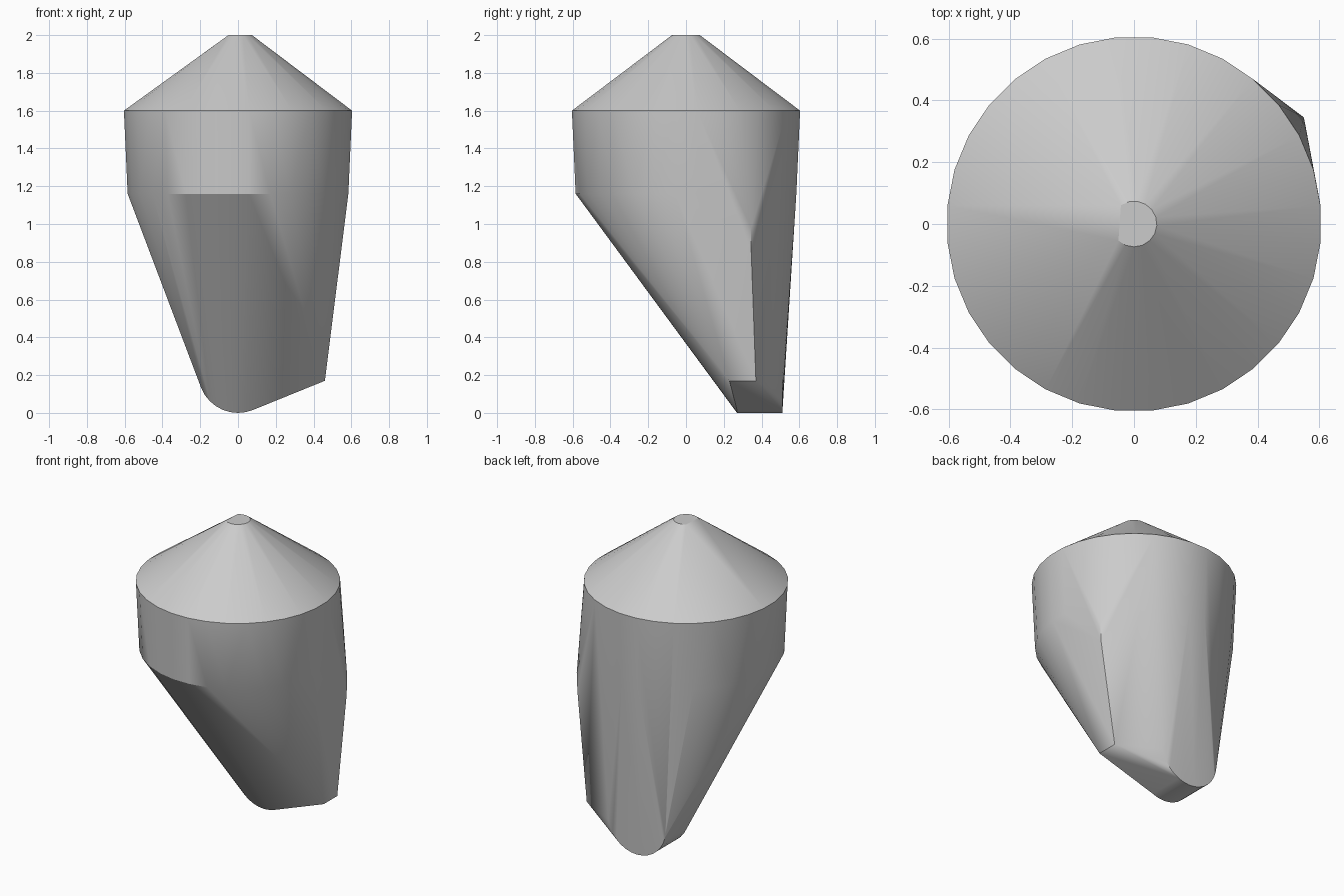
import bpy
import bmesh
from math import cos, sin, pi, radians

cube = bpy.data.objects.get("Cube")
if cube:
    bpy.data.objects.remove(cube, do_unlink=True)

mat = bpy.data.materials.new("plain grey")
mat.use_nodes = True
grey = (0.6, 0.6, 0.6, 1)
mat.diffuse_color = grey
mat.node_tree.nodes["Principled BSDF"].inputs["Base Color"].default_value = grey


def ring(radius, z, sides=32):
    """Level circle of points with flats facing the axes."""
    angles = [2 * pi * (i + 0.5) / sides for i in range(sides)]
    return [(radius * cos(a), radius * sin(a), z) for a in angles]


points = []

# Head: wide rim and the lower edge of the band below it
points += ring(0.607, 1.6) + ring(0.587, 1.16)

# Small flat tip, clipped on its -x side
for i in range(13):
    a = radians(-133 + 258 * i / 12)
    points.append((0.074 * cos(a), 0.074 * sin(a), 2.0))

# Rounded foot: a short cylinder lying along y
foot_radius = 0.21
for y in (0.27, 0.51):
    for i in range(32):
        a = 2 * pi * i / 32
        points.append((foot_radius * cos(a), y, foot_radius + foot_radius * sin(a)))

# Side toe beside the foot
points += [(0.46, 0.23, 0.17), (0.46, 0.37, 0.17)]

# Bulging ridge above the toe
points += [(0.545, 0.345, 0.86), (0.55, 0.345, 0.98)]

# Tight skin over all the parts
bm = bmesh.new()
for p in points:
    bm.verts.new(p)
result = bmesh.ops.convex_hull(bm, input=bm.verts[:])
unused = {g for g in result["geom_interior"] + result["geom_unused"]
          if isinstance(g, bmesh.types.BMVert)}
bmesh.ops.delete(bm, geom=list(unused), context="VERTS")
bmesh.ops.dissolve_limit(bm, angle_limit=radians(0.5),
                         verts=bm.verts[:], edges=bm.edges[:])
bmesh.ops.recalc_face_normals(bm, faces=bm.faces[:])

mesh = bpy.data.meshes.new("tapered_body")
bm.to_mesh(mesh)
bm.free()
mesh.materials.append(mat)
body = bpy.data.objects.new("tapered_body", mesh)
bpy.context.collection.objects.link(body)

bpy.ops.object.select_all(action="DESELECT")
body.select_set(True)
bpy.context.view_layer.objects.active = body
bpy.ops.object.shade_smooth_by_angle(angle=radians(30))
